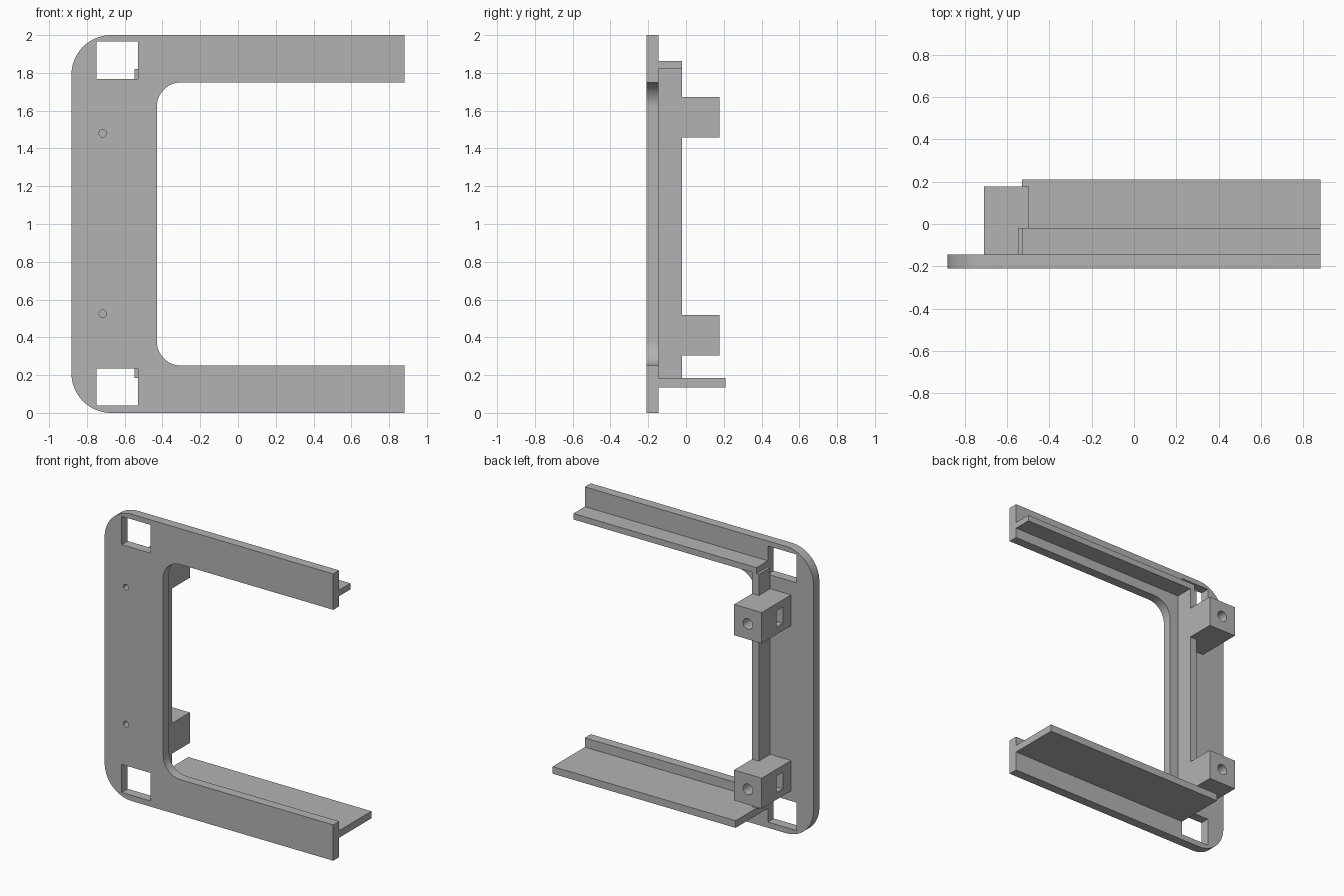
import bpy, bmesh
from math import cos, sin, pi, radians
from mathutils import Vector

cube = bpy.data.objects.get("Cube")
if cube:
    bpy.data.objects.remove(cube, do_unlink=True)

GREY = (0.45, 0.45, 0.45, 1)
mat = bpy.data.materials.new("plain grey")
mat.use_nodes = True
mat.diffuse_color = GREY
mat.node_tree.nodes["Principled BSDF"].inputs["Base Color"].default_value = GREY

BACK = -0.145    # rear face of the plate
RIB = -0.02      # rear face of the rib and upper ledge
END = 0.882


def finish(name, bm):
    bmesh.ops.recalc_face_normals(bm, faces=bm.faces)
    mesh = bpy.data.meshes.new(name)
    bm.to_mesh(mesh)
    bm.free()
    mesh.materials.append(mat)
    ob = bpy.data.objects.new(name, mesh)
    bpy.context.collection.objects.link(ob)
    return ob


def box(name, x, y, z):
    bm = bmesh.new()
    bmesh.ops.create_cube(bm, size=1)
    for v in bm.verts:
        v.co = [lo + (hi - lo) * (c + 0.5) for (lo, hi), c in zip((x, y, z), v.co)]
    return finish(name, bm)


def prism(name, outline, y0, y1):
    """Extrude an xz outline along y."""
    bm = bmesh.new()
    face = bm.faces.new([bm.verts.new((x, y0, z)) for x, z in outline])
    new = bmesh.ops.extrude_face_region(bm, geom=[face])["geom"]
    bmesh.ops.translate(bm, vec=(0, y1 - y0, 0),
                        verts=[g for g in new if isinstance(g, bmesh.types.BMVert)])
    return finish(name, bm)


def disc(x, z, r, n=32):
    return [(x + r * cos(2 * pi * i / n), z + r * sin(2 * pi * i / n)) for i in range(n)]


def rounded(points, steps=16):
    """Outline with a fillet radius on each right-angled corner."""
    out = []
    for i, (x, z, r) in enumerate(points):
        p = Vector((x, z))
        if not r:
            out.append((x, z))
            continue
        a = (Vector(points[i - 1][:2]) - p).normalized() * r
        b = (Vector(points[(i + 1) % len(points)][:2]) - p).normalized() * r
        for k in range(steps + 1):
            t = k / steps * pi / 2
            out.append(tuple(p + a + b - b * cos(t) - a * sin(t)))
    return out


def cut(ob, cutters):
    for c in cutters:
        c.hide_render = True
        mod = ob.modifiers.new("cut", "BOOLEAN")
        mod.operation, mod.solver, mod.object = "DIFFERENCE", "EXACT", c
    bpy.context.view_layer.update()
    evaluated = ob.evaluated_get(bpy.context.evaluated_depsgraph_get())
    mesh = bpy.data.meshes.new_from_object(evaluated)
    ob.modifiers.clear()
    ob.data = mesh
    for c in cutters:
        bpy.data.objects.remove(c, do_unlink=True)


def smooth(ob):
    bpy.ops.object.select_all(action="DESELECT")
    ob.select_set(True)
    bpy.context.view_layer.objects.active = ob
    bpy.ops.object.shade_smooth_by_angle(angle=radians(30))


# C-shaped face plate with windows and blind screw holes
plate = prism("face_plate", rounded([
    (-END, 0, 0.21), (END, 0, 0), (END, 0.25, 0), (-0.43, 0.25, 0.13),
    (-0.43, 1.75, 0.13), (END, 1.75, 0), (END, 2, 0), (-END, 2, 0.21)]), -0.21, BACK)
cutters = [box("window_cutter", (-0.75, -0.53), (-0.3, 0), z)
           for z in ((0.04, 0.235), (1.768, 1.965))]
cutters += [prism("hole_cutter", disc(-0.716, z, 0.02), -0.3, -0.16) for z in (0.525, 1.48)]
cut(plate, cutters)
smooth(plate)

# Ledges and upright rib behind the plate
box("upper_ledge", (-0.53, END), (BACK, RIB), (1.82, 1.862))
box("lower_ledge", (-0.53, END), (BACK, 0.21), (0.135, 0.185))
box("upright_rib", (-0.548, -0.496), (BACK, RIB), (0.185, 1.82))

# Mounting blocks with a screw hole and a nut slot
for name, z0, z1 in (("lower_block", 0.305, 0.517), ("upper_block", 1.457, 1.672)):
    mid = (z0 + z1) / 2
    block = box(name, (-0.709, -0.496), (BACK, 0.178), (z0, z1))
    cut(block, [
        prism("bore_cutter", disc(-0.602, mid, 0.037), -0.1, 0.3),
        box("slot_cutter", (-0.8, -0.545), (-0.055, 0.015), (mid - 0.057, mid + 0.057))])
    smooth(block)
